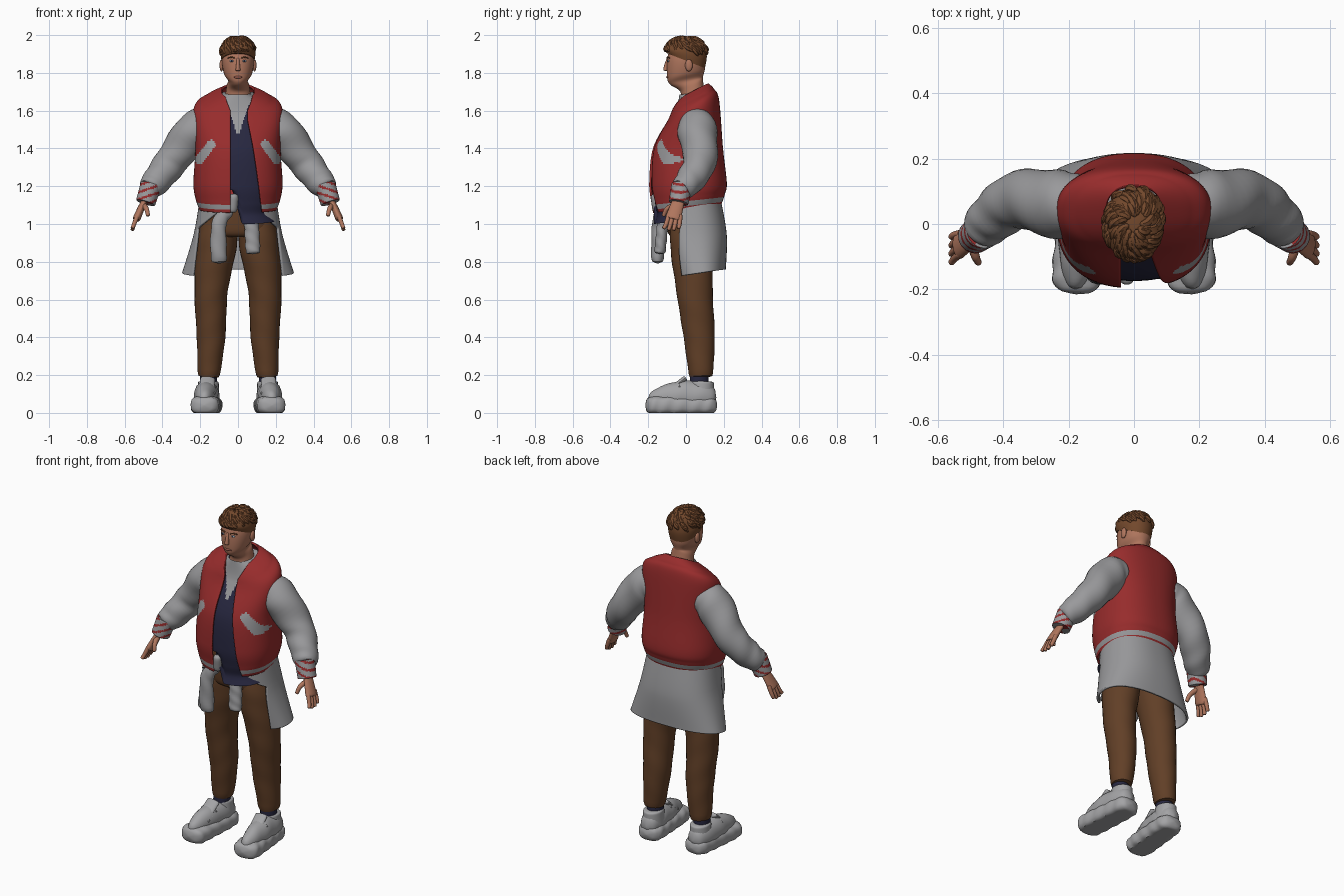
import bpy, bmesh, math, random
from mathutils import Vector, Matrix

random.seed(4)
if "Cube" in bpy.data.objects:
    bpy.data.objects.remove(bpy.data.objects["Cube"])
parts = []


def material(name, *rgb):
    made = bpy.data.materials.new(name)
    made.use_nodes = True
    made.diffuse_color = (*rgb, 1)
    made.node_tree.nodes["Principled BSDF"].inputs["Base Color"].default_value = (*rgb, 1)
    return made


RED = material("jacket red", .31, .025, .025)
GREY = material("cloth grey", .32, .32, .33)
NAVY = material("navy", .02, .02, .05)
BROWN = material("trouser brown", .12, .05, .02)
SKIN = material("skin", .43, .18, .11)
HAIR = material("hair brown", .17, .065, .025)
LIP = material("lips", .33, .11, .08)
EYE = material("eye", .3, .4, .45)
SHOE = material("shoe grey", .37, .37, .38)


def finish(name, bm, materials, rule=None):
    mesh = bpy.data.meshes.new(name)
    bm.to_mesh(mesh)
    bm.free()
    for entry in materials:
        mesh.materials.append(entry)
    if rule:
        for polygon in mesh.polygons:
            polygon.material_index = int(rule(polygon.center))
    part = bpy.data.objects.new(name, mesh)
    bpy.context.collection.objects.link(part)
    parts.append(part)
    return part


def curve(rows, t):
    """Point at t on a smooth curve through rows of numbers."""
    last = len(rows) - 1
    i = min(int(t * last), last - 1)
    u = t * last - i
    a, b, c, d = (rows[max(0, min(last, i + step))] for step in (-1, 0, 1, 2))
    return [q + u / 2 * (r - p + u * (2*p - 5*q + 4*r - s + u * (3*(q - r) + s - p)))
            for p, q, r, s in zip(a, b, c, d)]


def power(value, exponent):
    return math.copysign(abs(value) ** exponent, value)


def skin_rings(rings, closed, caps):
    bm = bmesh.new()
    grid = [[bm.verts.new(point) for point in ring] for ring in rings]
    count = len(grid[0])
    for low, high in zip(grid, grid[1:]):
        for c in range(count if closed else count - 1):
            d = (c + 1) % count
            bm.faces.new((low[c], low[d], high[d], high[c]))
    if caps:
        bm.faces.new(grid[0][::-1])
        bm.faces.new(grid[-1])
    return bm


def loft(name, rows, materials, rule=None, steps=40, count=72, bulge=.85, opening=None, caps=False, shape=None):
    """Upright rings from rows of height, half width, front y, back y and tilt; may be open in front."""
    rings = []
    for i in range(steps + 1):
        z, width, front, back, tilt = curve(rows, i / steps)
        start, end = 0, math.tau * (count - 1) / count
        if opening:
            right, left = (math.asin(min(1, abs(x) / width) ** (1 / bulge)) for x in opening(z, width))
            start, end = left, math.tau - right
        ring = []
        for c in range(count):
            angle = start + (end - start) * c / (count - 1)
            across, along = power(math.sin(angle), bulge), power(-math.cos(angle), bulge)
            point = Vector((width * across, (front + back + along * (back - front)) / 2, z + along * tilt))
            ring.append(shape(point) if shape else point)
        rings.append(ring)
    part = finish(name, skin_rings(rings, not opening, caps), materials, rule)
    if opening:
        shell = part.modifiers.new("cloth thickness", "SOLIDIFY")
        shell.thickness, shell.offset = .012, 0


def tube(name, points, radii, materials, side=1, flat=1, blunt=12, steps=24, count=20,
         ref=(0, 1, 0), ripple=0, boxy=1, rule=None):
    """Round-ended sweep; radii run along the path, flat scales the width across ref."""
    path = [Vector(curve(points, i / steps)) for i in range(steps + 1)]
    rings = []
    for i, centre in enumerate(path):
        t = i / steps
        radius = curve([(r,) for r in radii], t)[0] * max(.05, math.sqrt(1 - abs(2*t - 1) ** blunt))
        way = (path[min(i + 1, steps)] - path[max(i - 1, 0)]).normalized()
        u = (Vector(ref) - way * way.dot(Vector(ref))).normalized()
        v = way.cross(u) * flat
        ring = []
        for c in range(count):
            angle = math.tau * c / count
            size = radius * (1 + ripple * math.sin(2*angle + i))
            p = centre + size * (u * power(math.cos(angle), boxy) + v * power(math.sin(angle), boxy))
            ring.append((p.x * side, p.y, max(p.z, 0)))
        rings.append(ring)
    bm = skin_rings(rings, True, True)
    bmesh.ops.recalc_face_normals(bm, faces=bm.faces[:])
    finish(name, bm, materials, rule)


def ball(name, location, size, mat):
    bm = bmesh.new()
    bmesh.ops.create_uvsphere(bm, u_segments=20, v_segments=12, radius=1,
                              matrix=Matrix.Translation(location) @ Matrix.Diagonal((*size, 1)))
    finish(name, bm, [mat])


# Bomber jacket body: open front, slanted pocket welts, striped hem
jacket = [(1.08, .2, -.17, .18, .02), (1.14, .22, -.18, .2, .02), (1.22, .23, -.19, .21, 0),
          (1.4, .22, -.17, .19, 0), (1.6, .23, -.09, .17, .05), (1.66, .17, -.065, .145, .05),
          (1.7, .085, -.035, .115, .04)]


def jacket_rule(face):
    hem = face.z - 1.08 - face.y / 9
    welt = Vector((.06, -.08))
    reach = Vector((abs(face.x) - .14, face.z - 1.42))
    along = max(0, min(1, reach.dot(welt) / welt.length_squared))
    on_welt = face.y < 0 and (reach - welt * along).length < .023
    return on_welt or .017 < hem < .042


def jacket_opening(z, width):
    collar = max(0, z - 1.65) * .5
    return .04 + collar, .05 + collar + .15 * max(0, 1.6 - z)


loft("jacket_body", jacket, [RED, GREY], jacket_rule, steps=110, count=200, opening=jacket_opening)


# Vest with a V neck over a tee, hem tucked up on one side
def tuck(point):
    if point.z < 1.18:
        point.z += (1.18 - point.z) * max(0, min(1, .4 - point.x * 20))
    return point


lining = [(z - .01, width - .016, front + .016, back - .016, tilt)
          for z, width, front, back, tilt in jacket[:-1]]
loft("vest_and_tee", [(1.02, .2, -.17, .15, .02), *lining, (1.69, .062, -.035, .085, .005)], [NAVY, GREY],
     lambda face: face.z > min(1.63, 1.46 + 3 * abs(face.x)), steps=100, count=220, shape=tuck)

# Trouser seat
loft("trouser_seat", [(.93, .13, -.07, .11, 0), (.97, .18, -.1, .14, 0), (1.15, .17, -.11, .14, 0)],
     [BROWN], caps=True)

# Garment tied round the waist, with hanging sleeves and a knot
loft("waist_garment", [(.74, .29, -.06, .205, .02), (.94, .23, -.12, .21, 0), (1.11, .2, -.14, .18, .01)],
     [GREY], opening=lambda z, width: [width * min(.8 + .6 * (z - .74), .3 + 5 * max(0, 1.11 - z))] * 2)
tube("tied_sleeve_right", [(-.04, -.13, 1.08), (-.1, -.15, 1), (-.1, -.15, .79)], [.025, .035],
     [GREY], flat=1.3, ripple=.05)
tube("tied_sleeve_left", [(.07, -.12, 1.03), (.08, -.14, .84)], [.03, .03], [GREY], flat=1.3, ripple=.05)
tube("waist_knot", [(-.02, -.165, 1.16), (-.03, -.15, 1.06)], [.025, .025], [GREY], blunt=4)

for side, tag in ((1, "left_"), (-1, "right_")):
    # Puffed sleeve and striped cuff
    tube(tag + "sleeve", [(.15, .06, 1.53), (.23, .06, 1.49), (.35, .075, 1.335), (.43, .02, 1.23), (.48, -.03, 1.18)],
         [.09, .104, .088, .076, .06], [GREY], side, blunt=20, steps=30, count=32, ripple=.03)
    tube(tag + "cuff", [(.46, -.02, 1.21), (.49, -.04, 1.11)], [.056, .052], [GREY, RED], side, blunt=30,
         count=32, rule=lambda face: int((2 - face.z - abs(face.x) / 3) * 80) % 3 == 1)
    # Hand
    tube(tag + "palm", [(.48, -.03, 1.15), (.51, -.05, 1.09), (.54, -.07, 1.02)], [.03, .036, .043],
         [SKIN], side, flat=.5)
    for finger in range(4):
        o = finger - 1.5
        tube(f"{tag}finger_{finger + 1}", [(.53, -.06 + o / 50, 1.05), (.55, -.07 + o / 42, 1),
                                           (.56, -.08 + o / 38, .96 + abs(o) / 99)],
             [.013, .01], [SKIN], side, count=10)
    tube(tag + "thumb", [(.5, -.05, 1.1), (.485, -.1, 1.08), (.475, -.12, 1.04)], [.016, .01], [SKIN], side, count=12)
    # Trouser leg with soft folds
    tube(tag + "trouser_leg", [(.09, .03, 1.08), (.11, .03, .9), (.142, .045, .65), (.143, .07, .4), (.156, .08, .18)],
         [.1, .114, .096, .082, .062], [BROWN], side, flat=.92, blunt=40, steps=40, count=32, ripple=.012)
    tube(tag + "sock", [(.156, .07, .1), (.156, .07, .22)], [.05, .05], [NAVY], side, flat=.9)
    # Chunky trainer: sole, upper, ankle collar, tongue and laces
    tube(tag + "sole", [(.18, -.215, .04), (.15, .165, .04)], [.052, .048], [SHOE], side, flat=1.5,
         blunt=6, steps=36, count=24, ref=(0, 0, 1), boxy=.72, ripple=.03)
    tube(tag + "shoe_upper", [(.18, -.2, .07), (.17, -.03, .09), (.155, .16, .08)], [.045, .078, .08],
         [SHOE], side, flat=.8, blunt=4, count=28, ref=(0, 0, 1), ripple=.02)
    tube(tag + "ankle_collar", [(.157, .08, .07), (.157, .085, .17)], [.07, .064], [SHOE], side, flat=.85)
    tube(tag + "tongue", [(.165, -.07, .13), (.16, 0, .185)], [.015, .015], [SHOE], side, flat=2.6)
    for lace in range(3):
        y, z = -.1 + lace / 30, .13 + lace / 60
        tube(f"{tag}lace_{lace + 1}", [(.12, y, z - .03), (.17, y, z), (.22, y, z - .03)], [.008, .008],
             [SHOE], side, count=8)
    # Eye, eyebrow and ear
    ball(tag + "eye", (side * .033, -.093, 1.863), (.013, .007, .006), EYE)
    ball(tag + "pupil", (side * .033, -.099, 1.863), (.005, .002, .005), NAVY)
    tube(tag + "eyebrow", [(.016, -.1, 1.878), (.035, -.097, 1.883), (.056, -.085, 1.878)], [.004, .003],
         [HAIR], side, count=8)
    ball(tag + "ear", (side * .087, .015, 1.84), (.011, .02, .032), SKIN)

# Head and neck
loft("head", [(1.66, .07, -.03, .1, .03), (1.73, .06, -.03, .09, .03), (1.76, .052, -.086, .09, .02),
              (1.8, .075, -.1, .1, .02), (1.87, .085, -.1, .1, 0), (1.95, .07, -.08, .09, 0)],
     [SKIN], bulge=.93, caps=True)
tube("nose", [(0, -.094, 1.88), (0, -.105, 1.84), (0, -.108, 1.81)], [.007, .01, .014], [SKIN], blunt=8)
ball("lips", (0, -.096, 1.777), (.024, .009, .007), LIP)

# Short tousled hair: a cap with overlapping locks
loft("hair_cap", [(1.865, .087, -.103, .1, -.04), (1.91, .092, -.112, .11, -.02), (1.96, .074, -.09, .095, 0),
                  (1.985, .04, -.05, .055, 0)], [HAIR], bulge=.97, caps=True)
for lock in range(110):
    turn = random.uniform(0, math.tau)
    first = random.uniform(.1, 1.1)
    last = min(first + random.uniform(.4, .7), 1.65 - .25 * math.cos(turn))
    if math.cos(turn) > 0:
        last = min(last, 1.6 - .15 * math.sin(turn))
    strand = []
    for j in range(4):
        fall = first + (last - first) * j / 3
        swirl = turn + j / 8
        strand.append((.09 * math.sin(fall) * math.sin(swirl), -.113 * math.sin(fall) * math.cos(swirl),
                       1.9 + .09 * math.cos(fall)))
    tube(f"hair_lock_{lock + 1}", strand, [.009, .014, .008], [HAIR], blunt=4, steps=9, count=7, ref=(.3, .2, 1))

# Smooth shading with crisp edges
bpy.ops.object.select_all(action="DESELECT")
for part in parts:
    part.select_set(True)
bpy.context.view_layer.objects.active = parts[0]
bpy.ops.object.shade_smooth_by_angle(angle=math.radians(40))
